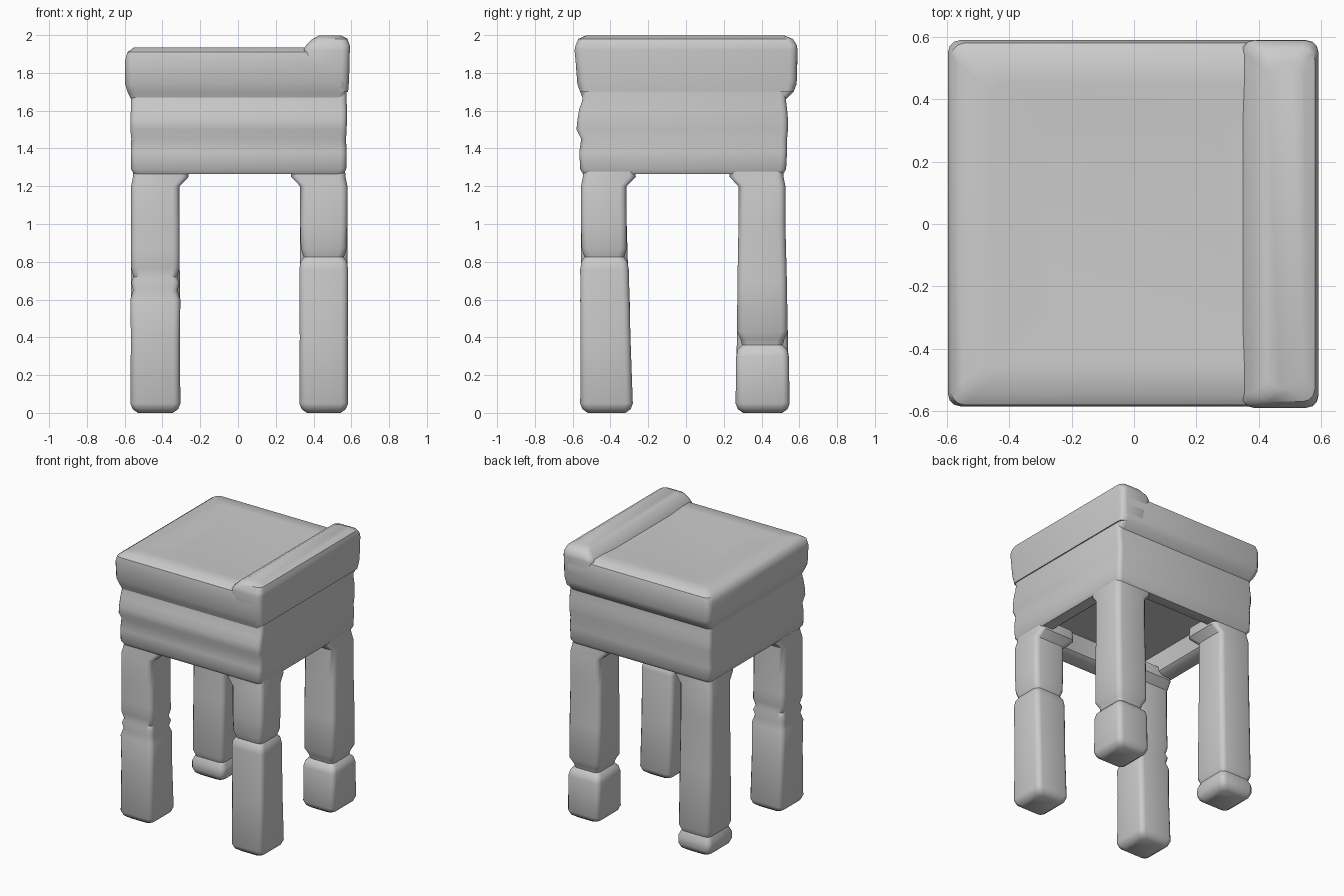
import bpy, bmesh, math


def ring_points(x0, x1, y0, y1, r, n=3):
    """Rounded rectangle, counter-clockwise."""
    pts = []
    for cx, cy, a in ((x1 - r, y1 - r, 0), (x0 + r, y1 - r, 90),
                      (x0 + r, y0 + r, 180), (x1 - r, y0 + r, 270)):
        for i in range(n + 1):
            t = math.radians(a + 90 * i / n)
            pts.append((cx + r * math.cos(t), cy + r * math.sin(t)))
    return pts


def loft(name, rings):
    """Skin rings of (z, x0, x1, y0, y1, corner radius) and cap both ends."""
    bm = bmesh.new()
    loops = [[bm.verts.new((x, y, z)) for x, y in ring_points(*r)] for z, *r in rings]
    for a, b in zip(loops, loops[1:]):
        for i in range(len(a)):
            j = (i + 1) % len(a)
            bm.faces.new((a[i], a[j], b[j], b[i]))
    bm.faces.new(loops[0][::-1])
    bm.faces.new(loops[-1])
    bmesh.ops.recalc_face_normals(bm, faces=bm.faces[:])
    mesh = bpy.data.meshes.new(name)
    bm.to_mesh(mesh)
    bm.free()
    ob = bpy.data.objects.new(name, mesh)
    bpy.context.collection.objects.link(ob)
    bpy.ops.object.select_all(action='DESELECT')
    ob.select_set(True)
    bpy.context.view_layer.objects.active = ob
    bpy.ops.object.shade_smooth_by_angle(angle=math.radians(40))
    return ob


# Seat slab, overhanging on the front, left and back
loft("seat", [
    (1.66, -.565, .565, -.545, .53, .03),
    (1.70, -.585, .575, -.56, .57, .04),
    (1.74, -.597, .578, -.575, .585, .04),
    (1.87, -.597, .580, -.585, .59, .04),
    (1.91, -.585, .575, -.58, .58, .04),
    (1.935, -.55, .55, -.545, .545, .04),
    (1.935, -.45, .45, -.45, .45, .04),
    (1.925, -.30, .32, -.30, .30, .04)])

# Raised ridge along the right edge
loft("seat_ridge", [
    (1.70, .40, .583, -.56, .57, .04),
    (1.76, .38, .588, -.575, .587, .04),
    (1.92, .345, .592, -.59, .59, .04),
    (1.945, .36, .592, -.585, .588, .04),
    (1.98, .395, .58, -.57, .565, .04),
    (1.998, .43, .545, -.53, .52, .04)])

# Apron box with a wavy skin, hollow underneath
loft("apron", [
    (1.72, -.56, .575, -.545, .53, .03),
    (1.65, -.567, .575, -.55, .53, .03),
    (1.61, -.567, .577, -.565, .535, .03),
    (1.55, -.57, .577, -.575, .54, .03),
    (1.50, -.57, .575, -.58, .54, .03),
    (1.45, -.565, .572, -.555, .535, .03),
    (1.38, -.567, .575, -.565, .535, .03),
    (1.29, -.567, .573, -.56, .53, .03),
    (1.265, -.55, .56, -.545, .515, .03),
    (1.265, -.47, .48, -.46, .44, .03),
    (1.29, -.44, .45, -.43, .41, .03),
    (1.41, -.42, .43, -.41, .39, .03)])


def leg(name, sx, sy, dents):
    """Square leg; dents are (z, inset) pairs. sx, sy pick the corner."""
    profile = [(0, .04), (.02, .012), (.05, 0)] + dents + [(1.0, .004), (1.20, .004)]
    rings = []
    for z, d in profile + [(1.25, .006), (1.32, .01)]:
        flare = .05 if z > 1.22 else 0
        outer_x, inner_x = (.583, .325) if sx > 0 else (.57, .305)
        if sy > 0:
            outer_y, inner_y = .55 - .02 * min(1, z), .262 + .012 * min(1, z)
        else:
            outer_y, inner_y = .56, .28 + .03 * min(1, z)
        if z > 1.22:
            outer_x, outer_y = outer_x - .008, outer_y - .008
        xs = sorted((sx * (outer_x - d), sx * (inner_x + d - flare)))
        ys = sorted((sy * (outer_y - d), sy * (inner_y + d - flare)))
        rings.append((z, *xs, *ys, .035))
    loft(name, rings)


# Legs, each with its own worn groove
leg("front_left_leg", -1, -1, [(.40, .003), (.60, 0), (.65, .014), (.69, .005),
                               (.72, .016), (.77, .004), (.86, .004)])
leg("front_right_leg", 1, -1, [(.40, .002), (.76, 0), (.80, .006), (.825, .022),
                               (.87, .008)])
leg("back_right_leg", 1, 1, [(.30, 0), (.335, .008), (.36, .03), (.39, .022),
                             (.43, .003), (.70, .002)])
leg("back_left_leg", -1, 1, [(.10, 0), (.14, .016), (.18, .002), (.60, .003)])
